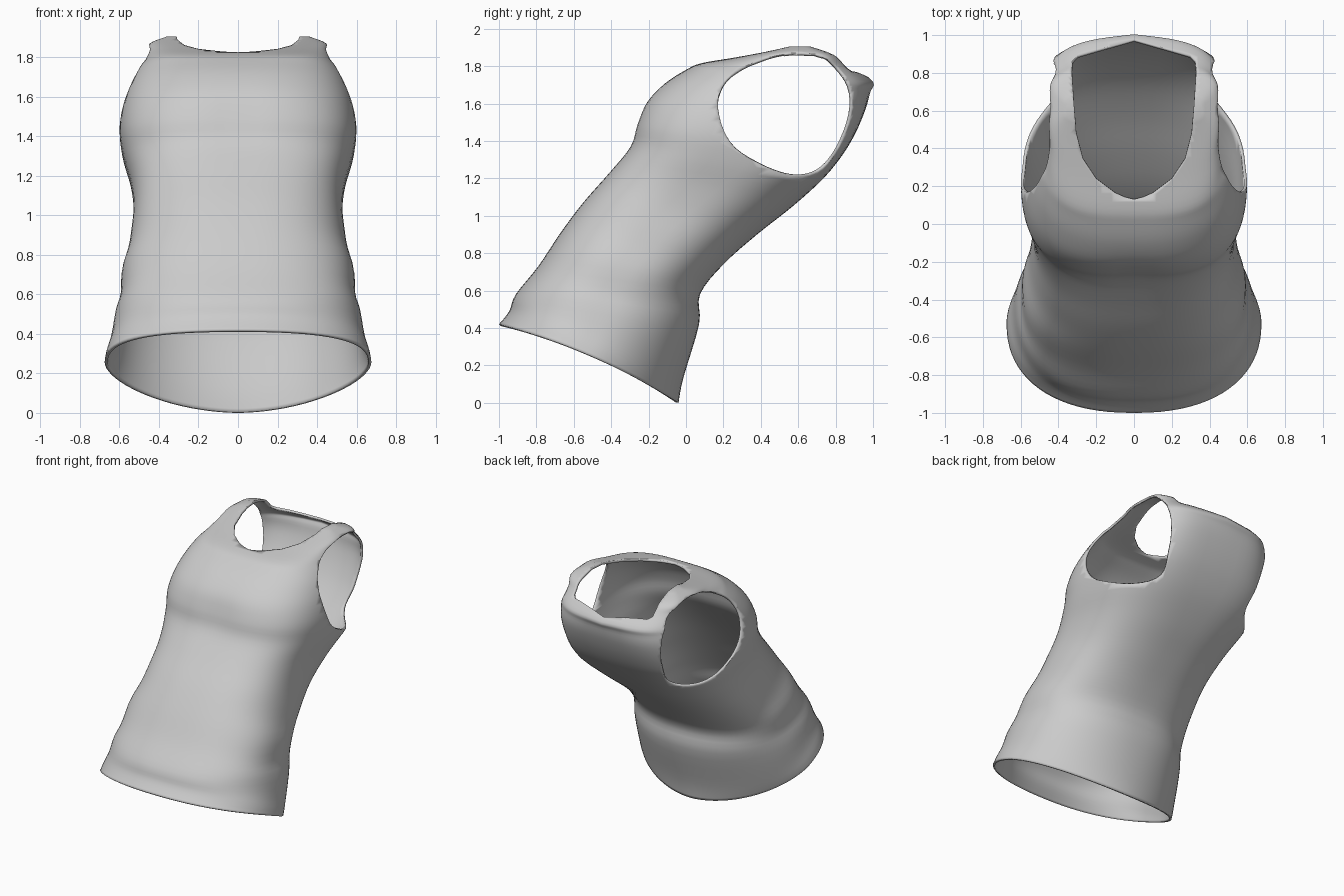
import bpy, bmesh, math

if "Cube" in bpy.data.objects:
    bpy.data.objects.remove(bpy.data.objects["Cube"])

fabric = bpy.data.materials.new("grey_fabric")
fabric.diffuse_color = (0.6, 0.6, 0.6, 1)
fabric.use_nodes = True
fabric.node_tree.nodes["Principled BSDF"].inputs["Base Color"].default_value = fabric.diffuse_color
waste = bpy.data.materials.new("cut_waste")

# Torso sections: front y, z, back y, z, side half width, back half width,
# front and back squareness
RINGS = [
    (-1.00, .42, -.04, .00, .675, .675, 2.3, 1.85),
    (-.945, .49, -.015, .13, .655, .655, 2.4, 2.0),
    (-.91, .58, .07, .42, .615, .615, 2.5, 2.2),
    (-.79, .73, .075, .58, .592, .592, 2.6, 2.3),
    (-.67, .91, .20, .74, .560, .560, 2.6, 2.4),
    (-.55, 1.07, .38, .90, .530, .530, 2.7, 2.5),
    (-.41, 1.23, .57, 1.05, .540, .535, 2.8, 2.7),
    (-.30, 1.37, .735, 1.20, .580, .570, 2.9, 3.1),
    (-.265, 1.49, .84, 1.33, .600, .575, 2.9, 3.5),
    (-.21, 1.61, .91, 1.45, .590, .550, 2.8, 3.6),
    (-.11, 1.71, .96, 1.57, .560, .510, 2.8, 3.8),
    (.00, 1.78, .985, 1.66, .520, .480, 3.0, 4.0),
    (.08, 1.815, 1.00, 1.715, .480, .460, 3.5, 4.2),
    (.25, 1.845, .90, 1.80, .455, .450, 4.0, 4.6),
    (.42, 1.878, .81, 1.86, .445, .440, 4.0, 5.0),
    (.54, 1.905, .68, 1.905, .360, .360, 4.0, 4.0),
]
SIDES, STEPS = 80, 4


def spline(a, b, c, d, t):
    return .5 * (2*b + (c - a)*t + (2*a - 5*b + 4*c - d)*t*t + (3*b - a - 3*c + d)*t**3)


def section(s):
    i = min(int(s), len(RINGS) - 2)
    ks = [max(0, min(len(RINGS) - 1, i + o)) for o in (-1, 0, 1, 2)]
    return [spline(*v, s - i) for v in zip(*(RINGS[k] for k in ks))]


def spow(v, p):
    return math.copysign(abs(v) ** p, v)


def ring_points(s):
    fy, fz, by, bz, w, wb, nf, nb = section(s)
    pts = []
    for k in range(SIDES):
        a = 2 * math.pi * k / SIDES
        n = nf if math.sin(a) < 0 else nb
        u, v = spow(math.cos(a), 2 / n), spow(math.sin(a), 2 / n)
        x = u * (w + (wb - w) * max(0, v) ** 2)
        y = (fy + by) / 2 + v * (by - fy) / 2
        z = (fz + bz) / 2 + v * (bz - fz) / 2
        # hem arches up at the sides
        z += .045 * (1 - v * v) * max(0, 1 - s / 2.5)
        if v < 0:
            # slight hollow between the bust
            y += .012 * math.exp(-(x / .12)**2 - ((s - 8) / 1.2)**2)
        else:
            # back neckline comes to a gentle point
            y -= .13 * min(abs(x), .4) * v * math.exp(-((s - 12.3) / 1.5)**2)
        # soft gathers at the sides of waist and hem
        fold = .010 * abs(u)**3 * math.sin(s * 4.2 + 2 * v) * max(0, 1 - abs(s - 3) / 3)
        pts.append((x * (1 + fold), y, z + fold))
    return pts


def make_object(name, bm):
    bmesh.ops.recalc_face_normals(bm, faces=bm.faces)
    me = bpy.data.meshes.new(name)
    bm.to_mesh(me)
    bm.free()
    me.materials.append(fabric)
    me.materials.append(waste)
    ob = bpy.data.objects.new(name, me)
    bpy.context.collection.objects.link(ob)
    return ob


def prism(name, lower, upper):
    bm = bmesh.new()
    a = [bm.verts.new(p) for p in lower]
    b = [bm.verts.new(p) for p in upper]
    bm.faces.new(a)
    bm.faces.new(b)
    for i in range(len(a)):
        j = (i + 1) % len(a)
        bm.faces.new((a[i], a[j], b[j], b[i]))
    for f in bm.faces:
        f.material_index = 1
    ob = make_object(name, bm)
    ob.hide_render = True
    return ob


def rounded(pts, steps=3):
    n = len(pts)
    return [tuple(spline(*c, t / steps) for c in zip(*(pts[(i + o) % n] for o in (-1, 0, 1, 2))))
            for i in range(n) for t in range(steps)]


# Closed torso with a rounded shoulder roof
bm = bmesh.new()
count = (len(RINGS) - 1) * STEPS + 1
loops = [[bm.verts.new(p) for p in ring_points(i / STEPS)] for i in range(count)]
for lo, hi in zip(loops, loops[1:]):
    for k in range(SIDES):
        j = (k + 1) % SIDES
        bm.faces.new((lo[k], lo[j], hi[j], hi[k]))
# the arched hem is closed by a fan to its middle
mid = bm.verts.new((0, -.52, .235))
for k in range(SIDES):
    bm.faces.new((loops[0][(k + 1) % SIDES], loops[0][k], mid)).material_index = 1
bm.faces.new(loops[-1])
top = make_object("tank_top", bm)

# Armholes run straight through from side to side
ARM = rounded([(.17, 1.58), (.18, 1.66), (.22, 1.73), (.30, 1.79), (.42, 1.838),
               (.52, 1.862), (.62, 1.87), (.72, 1.853), (.80, 1.80), (.86, 1.72),
               (.887, 1.62), (.872, 1.50), (.82, 1.37), (.755, 1.275), (.685, 1.225),
               (.60, 1.21), (.50, 1.23), (.38, 1.285), (.265, 1.36), (.20, 1.46)])
arm = prism("armhole_cutter", [(-1, y, z) for y, z in ARM], [(1, y, z) for y, z in ARM])

# Scooped neckline, dropping through the shoulder roof
HALF = [(.05, .143), (.10, .165), (.20, .24), (.27, .345), (.305, .48), (.318, .64),
        (.33, .82), (.325, .865), (.30, .89)]
NECK = [(0, .13)] + HALF + [(0, .975)] + [(-x, y) for x, y in reversed(HALF)]
neck = prism("neck_cutter", [(x, y, 1.72) for x, y in NECK], [(x, y, 2.5) for x, y in NECK])

for cutter in (arm, neck):
    mod = top.modifiers.new("opening", 'BOOLEAN')
    mod.operation, mod.solver, mod.object = 'DIFFERENCE', 'EXACT', cutter
bpy.context.view_layer.update()
dg = bpy.context.evaluated_depsgraph_get()
cut = bpy.data.meshes.new_from_object(top.evaluated_get(dg))
top.modifiers.clear()
top.data = cut
for cutter in (arm, neck):
    bpy.data.objects.remove(cutter)

# Keep only the cloth surface
bm = bmesh.new()
bm.from_mesh(cut)
bmesh.ops.delete(bm, geom=[f for f in bm.faces if f.material_index == 1], context='FACES')
bmesh.ops.remove_doubles(bm, verts=bm.verts, dist=.002)
bm.to_mesh(cut)
bm.free()
cut.materials.clear()
cut.materials.append(fabric)
bpy.data.materials.remove(waste)

# Cloth thickness and smooth shading
bpy.context.view_layer.objects.active = top
top.select_set(True)
bpy.ops.object.shade_smooth_by_angle(angle=math.radians(40))
cloth = top.modifiers.new("cloth", 'SOLIDIFY')
cloth.thickness, cloth.offset = .016, -1
